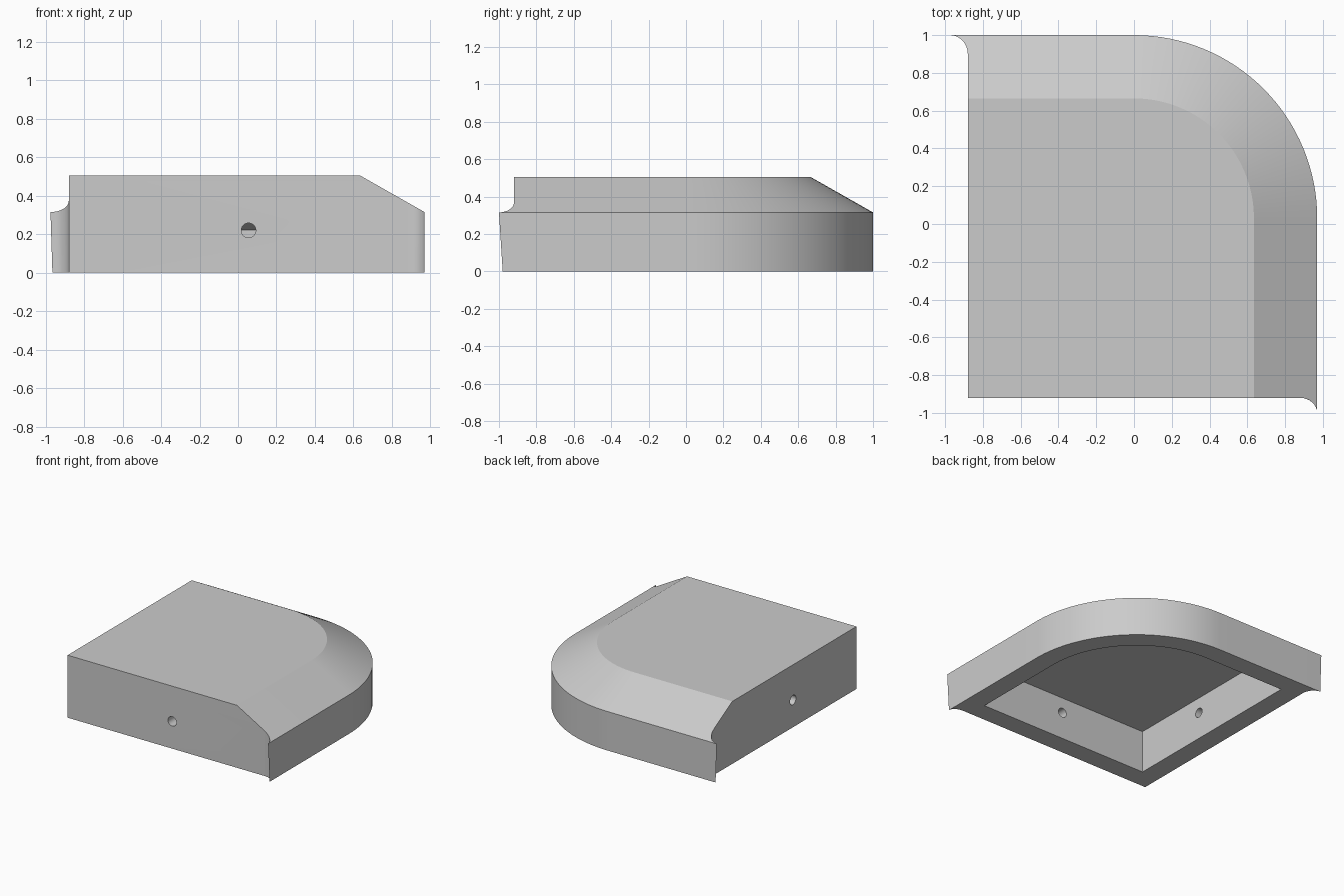
import bpy, bmesh
from math import sin, cos, pi, radians

cube = bpy.data.objects.get("Cube")
if cube:
    bpy.data.objects.remove(cube)

RIGHT, BACK, RADIUS = 0.97, 1.0, 0.97      # outer walls and corner radius
LEFT, FRONT = -0.88, -0.92                 # flat mating walls
WALL, EDGE_Z, TOP_Z = 0.16, 0.315, 0.505
CHAMFER = 0.335
ARC_STEPS, LIP_STEPS = 32, 8

grey = bpy.data.materials.new("plain_grey")
grey.use_nodes = True
grey.diffuse_color = (0.6, 0.6, 0.6, 1)
grey.node_tree.nodes["Principled BSDF"].inputs["Base Color"].default_value = (0.6, 0.6, 0.6, 1)


def loft(name, rings):
    """Solid through matching closed rings of (x, y, z) points."""
    bm = bmesh.new()
    loops = [[bm.verts.new(p) for p in ring] for ring in rings]
    bm.faces.new(loops[0])
    bm.faces.new(loops[-1])
    n = len(loops[0])
    for low, high in zip(loops, loops[1:]):
        for i in range(n):
            j = (i + 1) % n
            bm.faces.new((low[i], low[j], high[j], high[i]))
    bmesh.ops.recalc_face_normals(bm, faces=bm.faces)
    mesh = bpy.data.meshes.new(name)
    bm.to_mesh(mesh)
    bm.free()
    mesh.materials.append(grey)
    obj = bpy.data.objects.new(name, mesh)
    bpy.context.collection.objects.link(obj)
    return obj


def corner_arc(inset):
    r = RADIUS - inset
    cx, cy = RIGHT - RADIUS, BACK - RADIUS
    angles = [pi / 2 * i / ARC_STEPS for i in range(ARC_STEPS + 1)]
    return [(cx + r * cos(a), cy + r * sin(a)) for a in angles]


def rounded_ring(left, front, inset, z):
    pts = [(left, front), (RIGHT - inset, front)] + corner_arc(inset) + [(left, BACK - inset)]
    return [(x, y, z) for x, y in pts]


def lipped_ring(tip_x, tip_y, z):
    """Plan outline with a concave flare at each end of the outer wall."""
    quarter = [pi / 2 * i / LIP_STEPS for i in range(LIP_STEPS + 1)]
    pts = [(LEFT, FRONT)]
    pts += [(RIGHT - 0.09 + 0.09 * sin(t), tip_y + (FRONT - tip_y) * cos(t)) for t in quarter]
    pts += corner_arc(0)
    pts += [(tip_x + (LEFT - tip_x) * cos(t), BACK - 0.1 + 0.1 * sin(t)) for t in reversed(quarter)]
    return [(x, y, z) for x, y in pts]


def cut(target, cutter, operation):
    mod = target.modifiers.new(operation.lower(), 'BOOLEAN')
    mod.operation = operation
    mod.solver = 'EXACT'
    mod.object = cutter
    cutter.hide_render = True


def hole(name, x, y, along_x):
    """Round drill through one flat wall."""
    ring = [2 * pi * i / 24 for i in range(24)]
    r, z = 0.038, 0.22
    if along_x:
        rings = [[(x + d, y + r * cos(a), z + r * sin(a)) for a in ring] for d in (-0.1, 0.3)]
    else:
        rings = [[(x + r * cos(a), y + d, z + r * sin(a)) for a in ring] for d in (-0.1, 0.3)]
    return loft(name, rings)


# Main shell: flared plan, trimmed by the chamfered form
shell = loft("corner_shell", [lipped_ring(-0.965, -0.98, 0),
                              lipped_ring(-0.985, -1.02, 2 * EDGE_Z)])
form = loft("chamfer_form", [rounded_ring(-1.3, -1.3, 0, -0.1),
                             rounded_ring(-1.3, -1.3, 0, EDGE_Z),
                             rounded_ring(-1.3, -1.3, CHAMFER, TOP_Z)])
# Hollow underside, parallel to the outer skin
inner_l, inner_f = LEFT + WALL, FRONT + WALL
cavity = loft("cavity_cutter", [rounded_ring(inner_l, inner_f, WALL, -0.1),
                                rounded_ring(inner_l, inner_f, WALL, 0.222),
                                rounded_ring(inner_l, inner_f, 0.377, TOP_Z - WALL)])
cutters = [form, cavity,
           hole("front_hole_cutter", 0.055, FRONT, False),
           hole("side_hole_cutter", LEFT, -0.11, True)]
for c in cutters:
    cut(shell, c, 'INTERSECT' if c is form else 'DIFFERENCE')

# Bake the cuts and drop the helpers
bpy.context.view_layer.update()
baked = bpy.data.meshes.new_from_object(shell.evaluated_get(bpy.context.evaluated_depsgraph_get()))
shell.modifiers.clear()
shell.data = baked
shell.data.materials.clear()
shell.data.materials.append(grey)
for c in cutters:
    bpy.data.objects.remove(c)

# Smooth curved walls, crisp edges
bpy.ops.object.select_all(action='DESELECT')
shell.select_set(True)
bpy.context.view_layer.objects.active = shell
bpy.ops.object.shade_smooth_by_angle(angle=radians(25))
